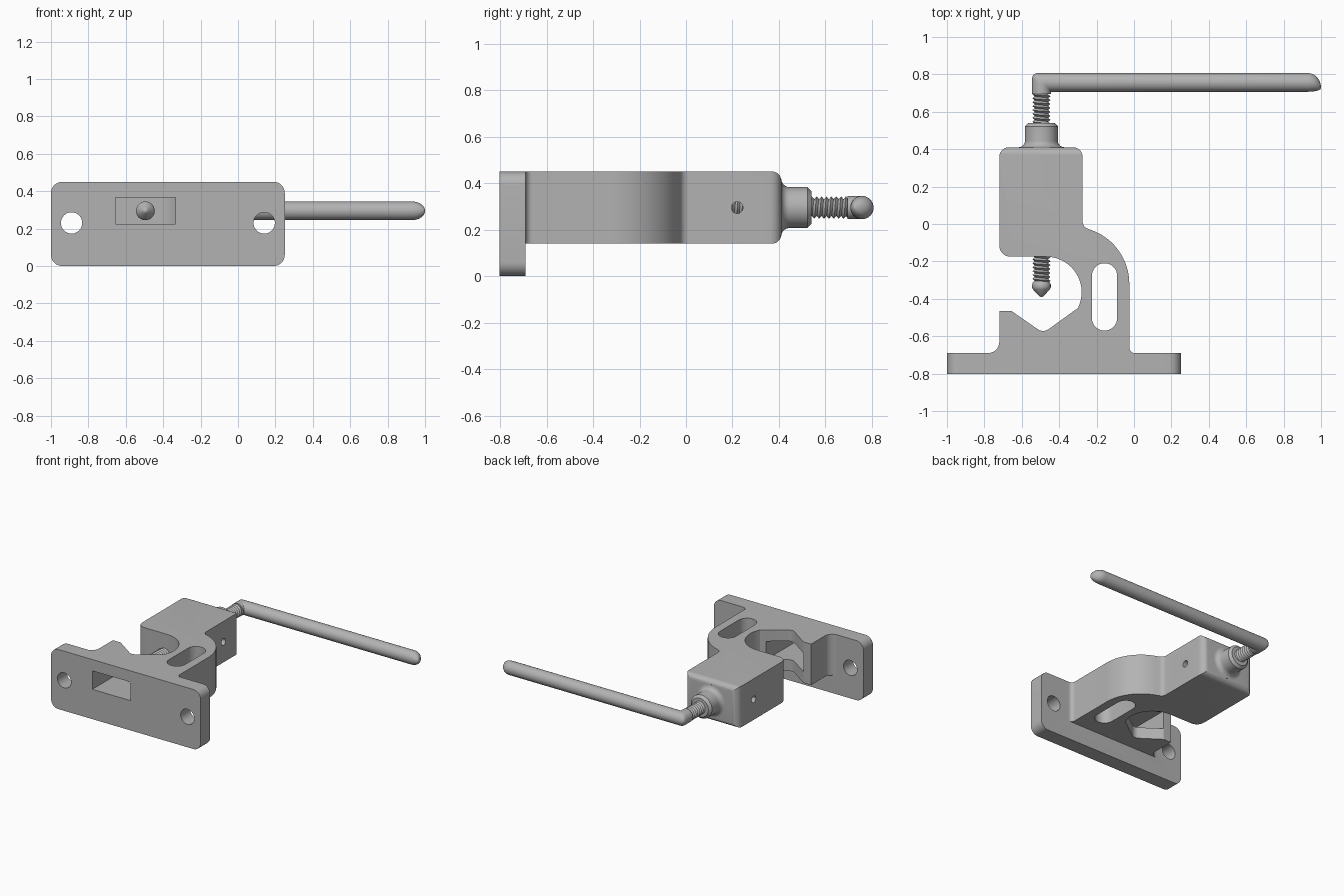
import bpy, bmesh
from math import sin, cos, pi, radians
from mathutils import Vector

cube = bpy.data.objects.get("Cube")
if cube:
    bpy.data.objects.remove(cube)

steel = bpy.data.materials.new("grey steel")
steel.use_nodes = True
GREY = (0.45, 0.45, 0.45, 1)
steel.diffuse_color = GREY
steel.node_tree.nodes["Principled BSDF"].inputs["Base Color"].default_value = GREY

AX, AZ = -0.495, 0.295          # screw axis
ROD = 0.05                      # handle radius


def make(name, verts, faces):
    bm = bmesh.new()
    vs = [bm.verts.new(v) for v in verts]
    for f in faces:
        bm.faces.new([vs[i] for i in f])
    bmesh.ops.recalc_face_normals(bm, faces=bm.faces)
    mesh = bpy.data.meshes.new(name)
    bm.to_mesh(mesh)
    bm.free()
    mesh.materials.append(steel)
    ob = bpy.data.objects.new(name, mesh)
    bpy.context.collection.objects.link(ob)
    return ob


def arc(cx, cy, r, a0, a1, n=16):
    angles = [radians(a0 + (a1 - a0) * i / n) for i in range(n + 1)]
    return [(cx + r * cos(a), cy + r * sin(a), 0) for a in angles]


def fillet(points, n=8):
    """Round each (x, y, radius) corner of a closed outline."""
    out = []
    for i, (x, y, r) in enumerate(points):
        p = Vector((x, y))
        if r == 0:
            out.append(p)
            continue
        d0 = (Vector(points[i - 1][:2]) - p).normalized()
        d1 = (Vector(points[(i + 1) % len(points)][:2]) - p).normalized()
        half = d0.angle(d1) / 2
        centre = p + (d0 + d1).normalized() * (r / sin(half))
        s = p + d0 * (r * cos(half) / sin(half)) - centre
        e = p + d1 * (r * cos(half) / sin(half)) - centre
        turn = s.angle(e)
        for k in range(n + 1):
            t = k / n
            out.append(centre + (s * sin((1 - t) * turn) + e * sin(t * turn)) / sin(turn))
    return out


def prism(name, points, lo, hi, axis):
    """Extrude an outline along the x, y or z axis."""
    place = {"x": lambda p, h: (h, p[0], p[1]),
             "y": lambda p, h: (p[0], h, p[1]),
             "z": lambda p, h: (p[0], p[1], h)}[axis]
    n = len(points)
    verts = [place(p, h) for h in (lo, hi) for p in points]
    faces = [range(n), range(n, 2 * n)]
    faces += [(i, (i + 1) % n, (i + 1) % n + n, i + n) for i in range(n)]
    return make(name, verts, faces)


def tube(name, rings):
    """Skin a list of equal vertex rings and cap both ends."""
    n, m = len(rings[0]), len(rings)
    faces = [range(n), range((m - 1) * n, m * n)]
    for k in range(m - 1):
        faces += [(k * n + i, k * n + (i + 1) % n, (k + 1) * n + (i + 1) % n, (k + 1) * n + i)
                  for i in range(n)]
    return make(name, [v for ring in rings for v in ring], faces)


def lathe(name, profile, n=40):
    """Turn (y, radius) points about the screw axis."""
    return tube(name, [[(AX + r * cos(2 * pi * i / n), y, AZ + r * sin(2 * pi * i / n))
                        for i in range(n)] for y, r in profile])


def combine(target, tool, operation):
    mod = target.modifiers.new("combine", "BOOLEAN")
    mod.operation, mod.object, mod.solver = operation, tool, "EXACT"
    bpy.context.view_layer.objects.active = target
    bpy.ops.object.modifier_apply(modifier=mod.name)
    bpy.data.objects.remove(tool)


def circle(x, y, r):
    return arc(x, y, r, 0, 360, 40)[:-1]


def box(x0, x1, y0, y1, r=0):
    return fillet([(x0, y0, r), (x1, y0, r), (x1, y1, r), (x0, y1, r)])


# Frame: V jaw, throat and screw block in one outline
outline = [(-0.8, -0.76, 0), (-0.8, -0.69, 0), (-0.72, -0.69, 0.06),
           (-0.72, -0.465, 0), (-0.655, -0.465, 0.01), (-0.485, -0.583, 0.05),
           (-0.325, -0.467, 0.02)]
outline += arc(-0.47, -0.365, 0.19, -27, 90, 20)
outline += [(-0.72, -0.175, 0.06), (-0.72, 0.41, 0.05), (-0.275, 0.41, 0.05), (-0.275, -0.015, 0.04)]
outline += arc(-0.33, -0.32, 0.305, 69, 0)
outline += [(-0.025, -0.69, 0.03), (0.03, -0.69, 0), (0.03, -0.76, 0)]
frame = prism("clamp_frame", fillet(outline), 0.14, 0.45, "z")

# Round the back edges of the block, above and below
side = [(-0.9, 0.14, 0), (0.41, 0.14, 0.04), (0.41, 0.45, 0.04), (-0.9, 0.45, 0)]
combine(frame, prism("side_limit", fillet(side), -1.2, 0.3, "x"), "INTERSECT")

# Mounting plate
plate = prism("mounting_plate", box(-1, 0.25, 0, 0.45, 0.06), -0.803, -0.69, "y")
combine(frame, plate, "UNION")

# Bolt holes, jaw window, weight slot and cross hole
for x in (-0.89, 0.14):
    combine(frame, prism("bolt_hole", circle(x, 0.23, 0.057), -0.9, -0.6, "y"), "DIFFERENCE")
combine(frame, prism("window", box(-0.655, -0.335, 0.225, 0.365), -0.9, -0.4, "y"), "DIFFERENCE")
combine(frame, prism("slot", box(-0.225, -0.09, -0.57, -0.21, 0.067), 0, 0.6, "z"), "DIFFERENCE")
combine(frame, prism("cross_hole", circle(0.22, AZ, 0.025), -0.9, 0, "x"), "DIFFERENCE")

# Collar with a flared root and chamfered end
flare = [(0.445 - 0.035 * sin(a), 0.123 - 0.035 * cos(a))
         for a in [pi / 2 * k / 8 for k in range(8, -1, -1)]]
collar = lathe("screw_collar", [(0.38, 0.123)] + flare + [(0.522, 0.088), (0.54, 0.07)])

# Helical screw thread
STEPS, TURNS, PITCH = 24, 49, 0.021
verts, faces = [], []
for i in range(STEPS * TURNS):
    a, y = 2 * pi * i / STEPS, -0.325 + PITCH * i / STEPS
    for r, dy in ((0.048, 0), (0.036, PITCH / 2)):
        verts.append((AX + r * cos(a), y + dy, AZ + r * sin(a)))
for i in range(STEPS * TURNS - 1):
    faces.append((2 * i, 2 * i + 2, 2 * i + 3, 2 * i + 1))
    j = i + STEPS
    if j < STEPS * TURNS - 1:
        faces.append((2 * i + 1, 2 * i + 3, 2 * j + 2, 2 * j))
thread = make("screw_thread", verts, faces)

# Blunt pressing tip
tip = lathe("screw_tip", [(-0.3, 0.036), (-0.315, 0.046), (-0.325, 0.05), (-0.34, 0.05),
                          (-0.35, 0.045), (-0.38, 0.017), (-0.387, 0.01), (-0.39, 0.003)])

# Bent handle: short leg, mitred elbow, long bar and skewed rounded end
YC, N = 0.757, 32
circ = [(cos(2 * pi * i / N), sin(2 * pi * i / N)) for i in range(N)]


def elbow(fx, fy):
    ring = []
    for c, s in circ:
        d = 0.03 * (1 - c) / 2
        ring.append((AX + ROD * c + fx * d, YC - ROD * c - fy * d, AZ + ROD * s))
    return ring


rings = [[(AX + ROD * c, 0.695, AZ + ROD * s) for c, s in circ]]
rings += [elbow(0, 1), elbow(0.08, 0.55), elbow(0.29, 0.29), elbow(0.55, 0.08), elbow(1, 0)]
for k in range(9):
    a = radians(86) * k / 8
    r = ROD * cos(a)
    drop = 0.6 * (ROD - r)
    rings.append([(0.93 + 0.07 * sin(a), YC - drop - r * c, AZ + r * s) for c, s in circ])
handle = tube("handle", rings)

# Smooth shading with sharp edges kept
bpy.ops.object.select_all(action="DESELECT")
for ob in (frame, collar, thread, tip, handle):
    ob.select_set(True)
bpy.context.view_layer.objects.active = frame
bpy.ops.object.shade_smooth_by_angle(angle=radians(30))
